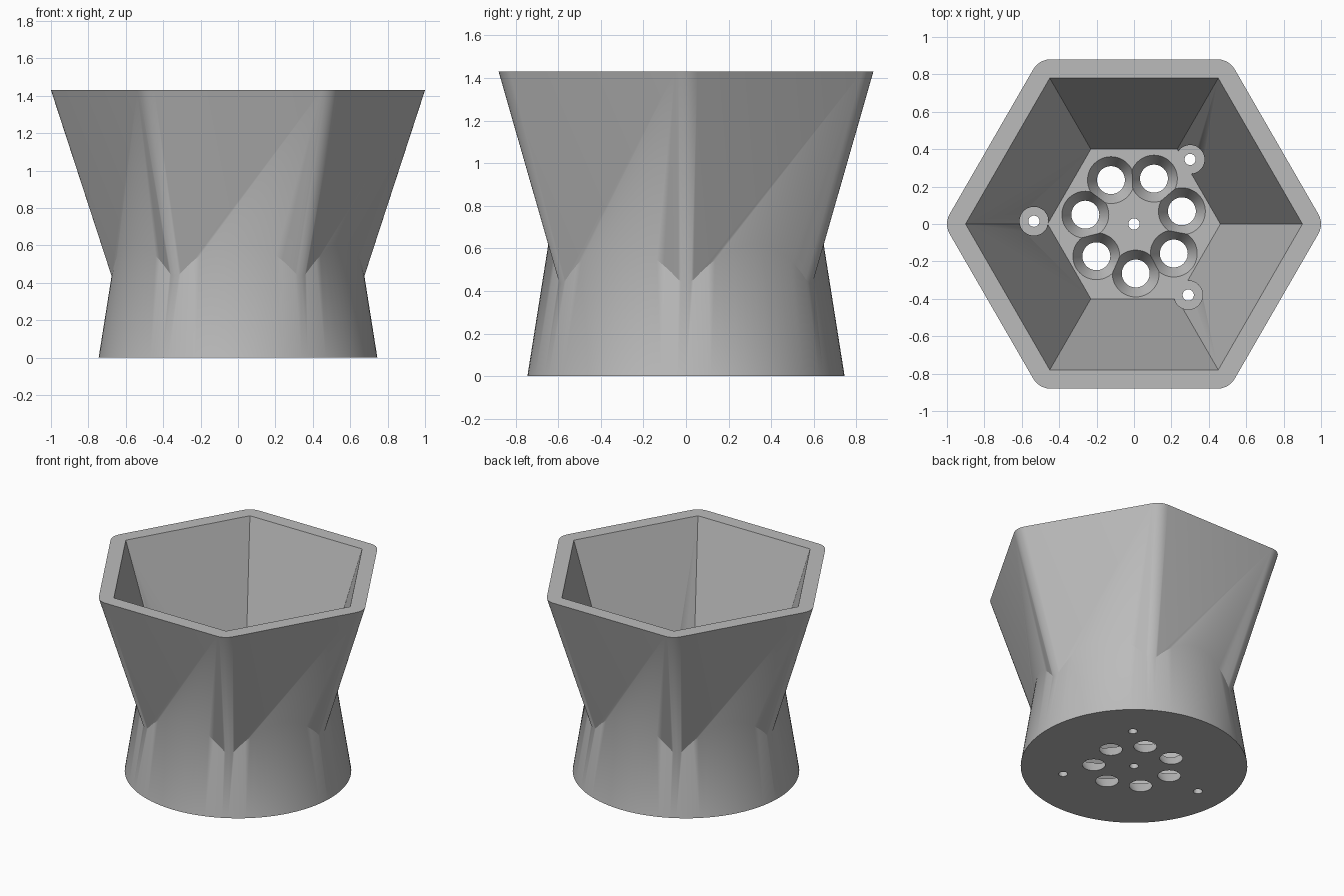
import bpy, bmesh, math

if "Cube" in bpy.data.objects:
    bpy.data.objects.remove(bpy.data.objects["Cube"], do_unlink=True)

HEIGHT = 1.43      # rim height
FLOOR = 0.09       # floor thickness

grey = bpy.data.materials.new("plain_grey")
grey.use_nodes = True
grey.diffuse_color = (0.5, 0.5, 0.5, 1)
grey.node_tree.nodes["Principled BSDF"].inputs["Base Color"].default_value = (0.5, 0.5, 0.5, 1)


def loft(name, lower, upper, z0, z1):
    """Solid between two matching outlines."""
    bm = bmesh.new()
    a = [bm.verts.new((x, y, z0)) for x, y in lower]
    b = [bm.verts.new((x, y, z1)) for x, y in upper]
    n = len(a)
    bm.faces.new(a[::-1])
    bm.faces.new(b)
    for i in range(n):
        j = (i + 1) % n
        bm.faces.new((a[i], a[j], b[j], b[i]))
    mesh = bpy.data.meshes.new(name)
    bm.to_mesh(mesh)
    bm.free()
    mesh.materials.append(grey)
    obj = bpy.data.objects.new(name, mesh)
    bpy.context.collection.objects.link(obj)
    return obj


def circle(r, cx=0, cy=0, n=48):
    return [(cx + r * math.cos(math.tau * i / n), cy + r * math.sin(math.tau * i / n))
            for i in range(n)]


def hexagon(apothem, fillet=0, steps=6):
    """Hexagon with corners on the x axis, optionally rounded."""
    pts = []
    for k in range(6):
        a = math.radians(60 * k)
        d = (apothem - fillet) / math.cos(math.pi / 6)
        if not fillet:
            pts.append((d * math.cos(a), d * math.sin(a)))
            continue
        for s in range(steps + 1):
            t = a + math.radians(60 * s / steps - 30)
            pts.append((d * math.cos(a) + fillet * math.cos(t),
                        d * math.sin(a) + fillet * math.sin(t)))
    return pts


def combine(target, tool, operation):
    tool.hide_render = True
    mod = target.modifiers.new("combine", "BOOLEAN")
    mod.operation, mod.solver, mod.object = operation, "EXACT", tool
    bpy.context.view_layer.objects.active = target
    bpy.ops.object.modifier_apply(modifier=mod.name)
    bpy.data.objects.remove(tool, do_unlink=True)


# Round tapering foot
pot = loft("hexagonal_planter", circle(0.745, n=120), circle(0.634, n=120), 0, 0.7)

# Flared hexagonal body with rounded corners
top = hexagon(0.88, 0.105)
body = loft("flared_body", [(x * 0.55, y * 0.55) for x, y in top], top, 0.05, HEIGHT)
combine(pot, body, "UNION")

# Tapered hexagonal cavity, carried a little past the rim
slope = (0.78 - 0.4) / (HEIGHT - FLOOR)
cavity = loft("cavity", hexagon(0.4), hexagon(0.78 + slope * 0.1), FLOOR, HEIGHT + 0.1)
combine(pot, cavity, "DIFFERENCE")

# Ring of seven funnel-shaped drain holes
for i in range(7):
    a = math.radians(-88) + math.tau * i / 7
    x, y = 0.265 * math.cos(a), 0.265 * math.sin(a)
    funnel = loft("funnel", circle(0.069, x, y), circle(0.131, x, y), -0.01, FLOOR + 0.01)
    combine(pot, funnel, "DIFFERENCE")

# Three screw pockets reaching into the wall, each with a small hole
screws = [(-0.535, 0.015), (0.3, 0.345), (0.29, -0.38)]
for x, y in screws:
    pocket = loft("pocket", circle(0.077, x, y), circle(0.077, x, y), FLOOR - 0.002, 0.7)
    combine(pot, pocket, "DIFFERENCE")

# Small through holes, including the centre one
for x, y in screws + [(0, 0)]:
    hole = loft("hole", circle(0.03, x, y, 32), circle(0.03, x, y, 32), -0.05, 0.2)
    combine(pot, hole, "DIFFERENCE")

# Smooth shading with crisp rim and cavity edges
bpy.ops.object.select_all(action="DESELECT")
pot.select_set(True)
bpy.context.view_layer.objects.active = pot
bpy.ops.object.shade_smooth_by_angle(angle=math.radians(30))
